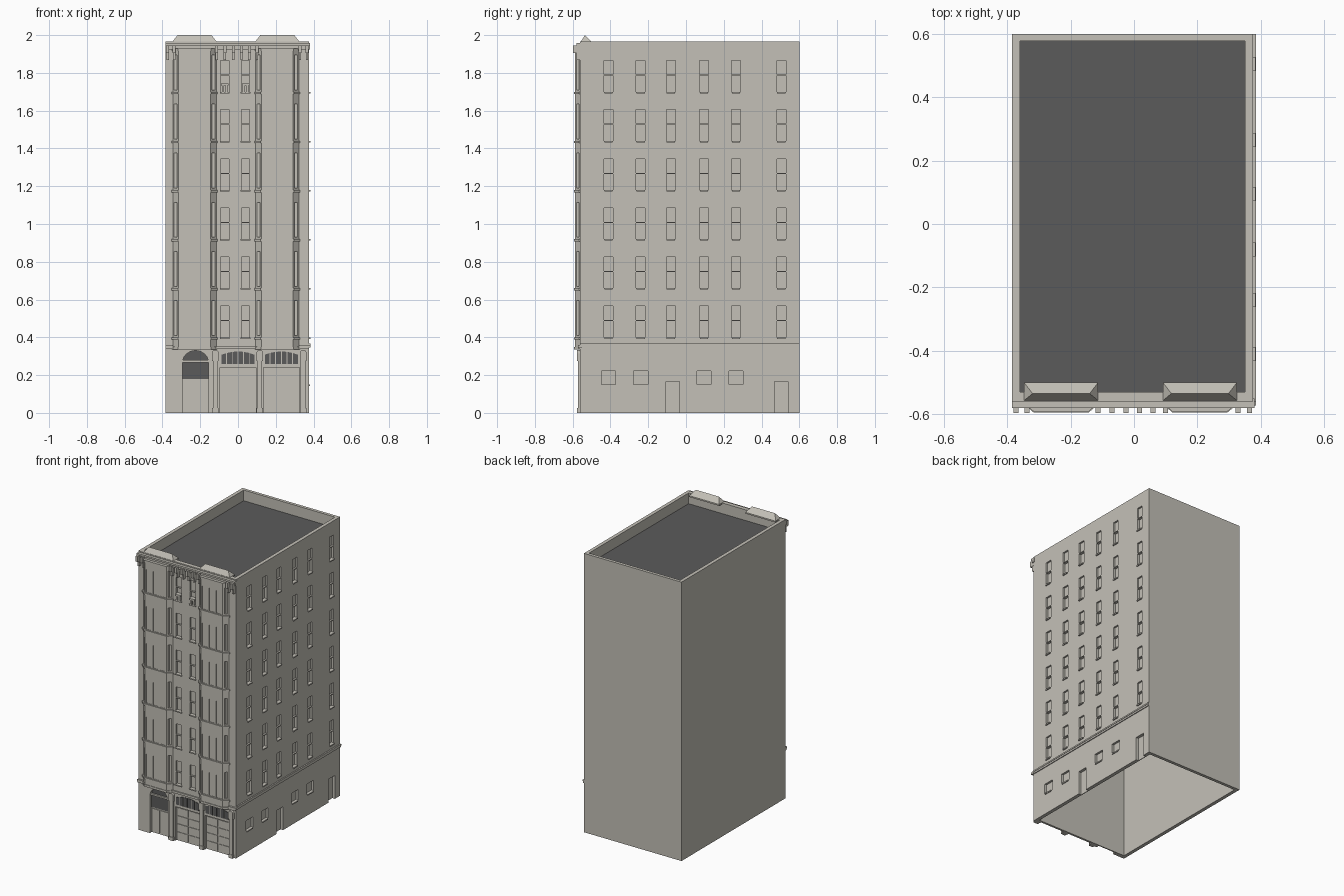
import bpy, bmesh, math
from mathutils import Vector

cube = bpy.data.objects.get("Cube")
if cube:
    bpy.data.objects.remove(cube, do_unlink=True)


def material(name, rgb):
    m = bpy.data.materials.new(name)
    m.use_nodes = True
    m.diffuse_color = (*rgb, 1)
    m.node_tree.nodes["Principled BSDF"].inputs["Base Color"].default_value = (*rgb, 1)
    return m


STONE = material("pale stone", (0.55, 0.53, 0.475))
DARK = material("dark grey", (0.105, 0.105, 0.105))


def solid(name, shapes, mat=STONE):
    """One object made of convex solids, each given by its corner points."""
    bm = bmesh.new()
    for pts in shapes:
        verts = [bm.verts.new(p) for p in pts]
        bmesh.ops.convex_hull(bm, input=verts)
    bmesh.ops.dissolve_limit(bm, angle_limit=0.01, verts=bm.verts, edges=bm.edges)
    bmesh.ops.recalc_face_normals(bm, faces=bm.faces)
    me = bpy.data.meshes.new(name)
    bm.to_mesh(me)
    bm.free()
    me.materials.append(mat)
    ob = bpy.data.objects.new(name, me)
    bpy.context.collection.objects.link(ob)
    return ob


def box(x0, x1, y0, y1, z0, z1):
    return [(x, y, z) for x in (x0, x1) for y in (y0, y1) for z in (z0, z1)]


def prism_y(outline, y0, y1):
    return [(x, y, z) for y in (y0, y1) for x, z in outline]


def prism_z(outline, z0, z1):
    return [(x, y, z) for z in (z0, z1) for x, y in outline]


def arch(cx, half, base, spring, rise, n=12):
    """Outline with a rounded head."""
    curve = [(cx + half * math.cos(math.pi * i / n), spring + rise * math.sin(math.pi * i / n))
             for i in range(n + 1)]
    return curve + [(cx - half, base), (cx + half, base)]


def carve(ob, shapes):
    cutter = solid("cutter", shapes)
    cutter.hide_render = True
    mod = ob.modifiers.new("openings", 'BOOLEAN')
    mod.object, mod.operation, mod.solver = cutter, 'DIFFERENCE', 'EXACT'
    mod.use_self = True
    bpy.context.view_layer.update()
    graph = bpy.context.evaluated_depsgraph_get()
    me = bpy.data.meshes.new_from_object(ob.evaluated_get(graph))
    ob.modifiers.clear()
    ob.data = me
    bpy.data.objects.remove(cutter, do_unlink=True)


# Main dimensions
LEFT, RIGHT, FRONT, BACK, TOP = -0.385, 0.376, -0.56, 0.6, 1.965
BASE = 0.335
SILLS = [0.40 + 0.26 * i for i in range(6)]
WIN_H = 0.165
SIDE_Y = [-0.41, -0.24, -0.08, 0.095, 0.265, 0.505]
LOW_Y = [-0.41, -0.24, 0.095, 0.265]
DOOR_Y = [-0.07, 0.505]
MID_X = [-0.07, 0.04]
BAYS = [-0.23, 0.208]
GARAGES = [0.0, 0.23]
ARCH_X = -0.225

# Hollow walls with recessed sash windows, doors and ground floor openings
cuts = [box(LEFT + 0.025, RIGHT - 0.025, FRONT + 0.03, BACK - 0.022, -0.1, TOP + 0.1)]
for z in SILLS:
    mid = z + WIN_H * 0.52
    for y in SIDE_Y:
        cuts.append(box(RIGHT - 0.018, 0.5, y - 0.024, y + 0.024, z, mid))
        cuts.append(box(RIGHT - 0.012, 0.5, y - 0.024, y + 0.024, mid + 0.005, z + WIN_H))
    for x in MID_X:
        cuts.append(box(x - 0.022, x + 0.022, -0.7, FRONT + 0.018, z, mid))
        cuts.append(box(x - 0.022, x + 0.022, -0.7, FRONT + 0.012, mid + 0.005, z + WIN_H))
for y in LOW_Y:
    cuts.append(box(RIGHT - 0.015, 0.5, y - 0.038, y + 0.038, 0.15, 0.222))
for y in DOOR_Y:
    cuts.append(box(RIGHT - 0.02, 0.5, y - 0.036, y + 0.036, -0.1, 0.165))
cuts.append(prism_y(arch(ARCH_X, 0.07, -0.1, 0.262, 0.068), -0.7, FRONT + 0.022))
for x in GARAGES:
    cuts.append(box(x - 0.095, x + 0.095, -0.7, FRONT + 0.015, -0.1, 0.24))
walls = solid("walls", [box(LEFT, RIGHT, FRONT, BACK, 0, TOP)])
carve(walls, cuts)

# Sunken flat roof
solid("roof", [box(LEFT + 0.02, RIGHT - 0.02, FRONT + 0.025, BACK - 0.018, 1.875, 1.89)], DARK)

# Side sills and belt course
sills = [box(RIGHT - 0.01, 0.384, y - 0.022, y + 0.022, z - 0.008, z) for z in SILLS for y in SIDE_Y]
sills += [box(RIGHT - 0.01, 0.382, y - 0.03, y + 0.03, 0.142, 0.15) for y in LOW_Y]
solid("side_sills", sills)
solid("side_belt_course", [box(RIGHT - 0.01, 0.382, FRONT, BACK, 0.345, 0.357),
                           box(RIGHT - 0.01, 0.385, FRONT, BACK, 0.357, 0.367)])
solid("center_sills", [box(x - 0.026, x + 0.026, -0.568, FRONT + 0.01, z - 0.008, z)
                       for z in SILLS for x in MID_X])


# Projecting bays with canted sides
def bay_outline(cx, grow=0.0):
    wide, narrow = 0.115 + grow, 0.084 + grow * 0.6
    return [(cx - wide, FRONT + 0.01), (cx - wide, FRONT - grow), (cx - narrow, -0.588 - grow),
            (cx + narrow, -0.588 - grow), (cx + wide, FRONT - grow), (cx + wide, FRONT + 0.01)]


for side, cx in zip(("right", "left"), BAYS):
    bay = solid(side + "_bay", [prism_z(bay_outline(cx), BASE, 1.93)])
    cuts = []
    for z in SILLS:
        for s in (-1, 1):
            a, b = sorted((cx + s * 0.092, cx + s * 0.108))
            cuts.append(box(a, b, -0.7, FRONT - 0.004, z + 0.01, z + WIN_H + 0.03))
        for dx in (-0.054, 0, 0.054):
            cuts.append(box(cx + dx - 0.021, cx + dx + 0.021, -0.7, -0.585, z + 0.005, z + WIN_H))
    carve(bay, cuts)
    ledges = [prism_z(bay_outline(cx, 0.006), z - 0.012, z) for z in SILLS]
    ledges.append(prism_z(bay_outline(cx, 0.004), BASE, BASE + 0.015))
    ledges.append(prism_z(bay_outline(cx, 0.004), 1.915, 1.93))
    solid(side + "_bay_ledges", ledges)
    # Hipped crest above each bay
    crest = box(cx - 0.117, cx + 0.117, -0.557, -0.50, 1.955, 1.965)
    crest += [(cx - 0.09, -0.535, 2.0), (cx + 0.09, -0.535, 2.0)]
    solid(side + "_crest", [crest])

# Cornice and hanging brackets
solid("cornice", [box(LEFT, 0.38, -0.572, FRONT + 0.01, 1.925, 1.945),
                  box(LEFT, 0.38, -0.58, FRONT + 0.01, 1.945, 1.957)])
brackets = []
for x in (-0.372, -0.338, -0.113, -0.07, -0.025, 0.018, 0.06, 0.1, 0.328, 0.365):
    brackets.append(box(x - 0.008, x + 0.008, -0.597, FRONT, 1.905, 1.945))
    brackets.append(box(x - 0.006, x + 0.006, -0.58, FRONT, 1.868, 1.905))
solid("cornice_brackets", brackets)

# Small ornaments in the upper centre
solid("center_ornaments", [box(x + d - 0.006, x + d + 0.006, -0.57, FRONT + 0.02, 1.70, 1.742)
                           for x in MID_X for d in (-0.009, 0.009)]
      + [box(x - 0.02, x + 0.02, -0.572, FRONT + 0.02, 1.732, 1.744) for x in MID_X])

# Front belt pieces above the ground floor
solid("front_belt_course", [box(LEFT, RIGHT, -0.568, FRONT + 0.01, 0.337, 0.352),
                            box(LEFT, -0.345, -0.573, FRONT + 0.01, 0.345, 0.36),
                            box(0.324, 0.385, -0.573, FRONT + 0.01, 0.345, 0.36)])

# Ground floor pilasters with rounded caps
pilasters = []
for x in (-0.12, 0.115, 0.345):
    pilasters.append(box(x - 0.013, x + 0.013, -0.572, FRONT + 0.01, 0, 0.29))
    pilasters.append(prism_y(arch(x, 0.018, 0.275, 0.315, 0.018), -0.577, FRONT + 0.01))
    pilasters.append(box(x - 0.017, x + 0.017, -0.576, FRONT + 0.01, 0, 0.025))
solid("pilasters", pilasters)

# Arched entrance: dark glazing over a door
glass_y = FRONT + 0.022
solid("entrance_glass", [prism_y(arch(ARCH_X, 0.07, 0.18, 0.262, 0.068), glass_y - 0.006, glass_y)], DARK)
solid("entrance_transom", [box(ARCH_X - 0.07, ARCH_X + 0.07, FRONT + 0.004, glass_y, 0.268, 0.279)])
solid("entrance_door", [box(ARCH_X + s * 0.033 - 0.028, ARCH_X + s * 0.033 + 0.028,
                            glass_y - 0.005, glass_y, 0.01, 0.17) for s in (-1, 1)])

# Fan transoms and panelled doors of the two garages
panes, leaves = [], []
for cx in GARAGES:
    def head(x):
        return 0.325 - 2.2 * (x - cx) ** 2
    for i in range(6):
        a = cx - 0.088 + i * 0.03
        b = a + 0.025
        outline = [(a, 0.258), (b, 0.258), (b, head(b)), (a, head(a))]
        panes.append(prism_y(outline, FRONT - 0.003, FRONT + 0.003))
    for s in (-1, 1):
        x = cx + s * 0.047
        leaves += [box(x - 0.042, x + 0.042, FRONT + 0.011, FRONT + 0.016, 0.01 + k * 0.057, 0.06 + k * 0.057)
                   for k in range(4)]
solid("garage_transom_panes", panes, DARK)
solid("garage_door_panels", leaves)
